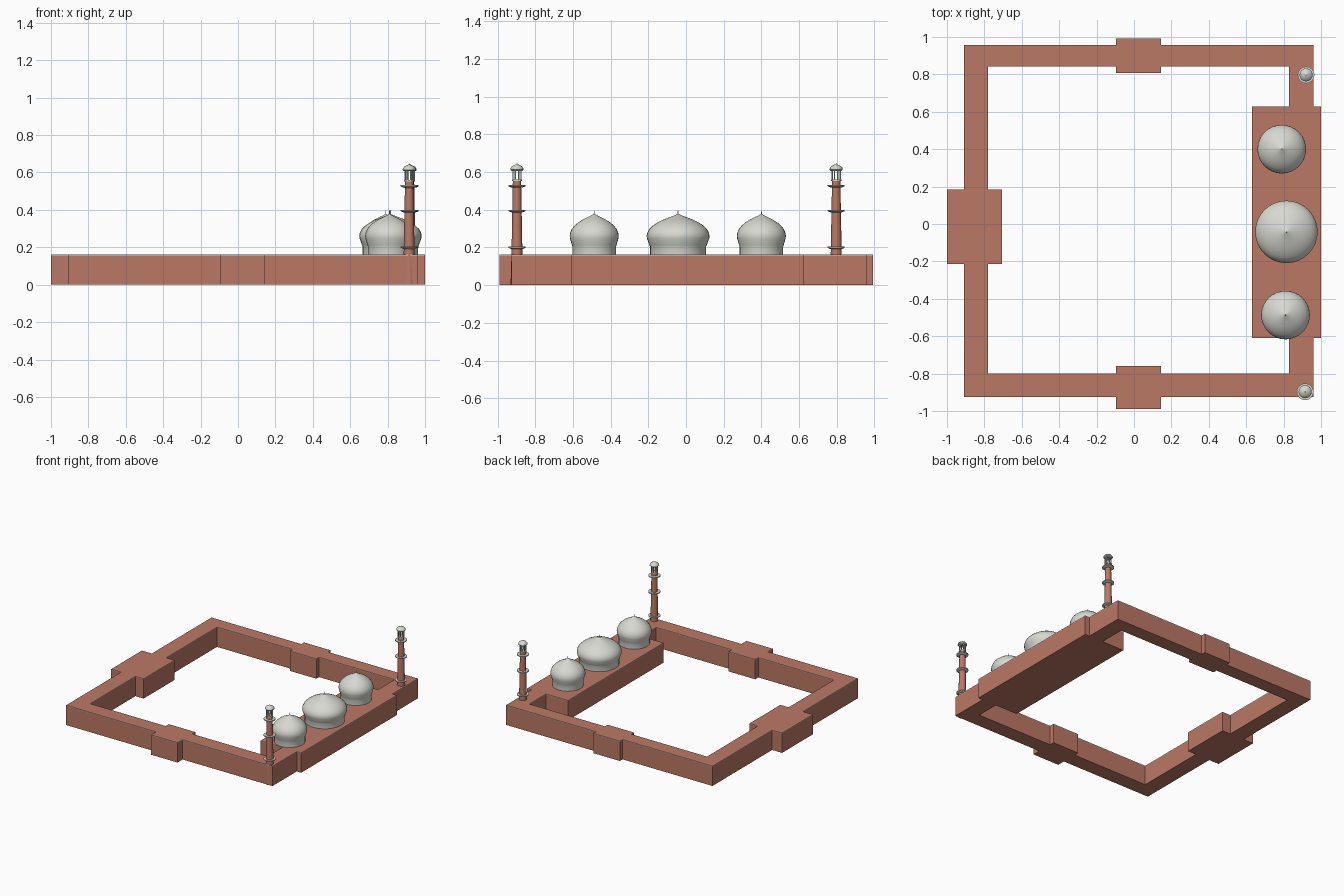
import bpy, bmesh, math

if "Cube" in bpy.data.objects:
    bpy.data.objects.remove(bpy.data.objects["Cube"])


def material(name, rgb):
    m = bpy.data.materials.new(name)
    m.diffuse_color = (*rgb, 1)
    m.use_nodes = True
    m.node_tree.nodes["Principled BSDF"].inputs["Base Color"].default_value = m.diffuse_color
    return m


RED = material("red sandstone", (0.50, 0.19, 0.13))
PALE = material("pale marble", (0.69, 0.69, 0.64))
WALL_H = 0.162


def finish(name, bm, mats, smooth=False):
    bmesh.ops.recalc_face_normals(bm, faces=bm.faces[:])
    me = bpy.data.meshes.new(name)
    bm.to_mesh(me)
    bm.free()
    for m in mats:
        me.materials.append(m)
    ob = bpy.data.objects.new(name, me)
    bpy.context.collection.objects.link(ob)
    if smooth:
        bpy.ops.object.select_all(action='DESELECT')
        ob.select_set(True)
        bpy.context.view_layer.objects.active = ob
        bpy.ops.object.shade_smooth_by_angle(angle=math.radians(30))
    return ob


def lathe(name, profile, x, y, mat, segs=32):
    """Revolve (radius, height) points around a vertical axis at x, y."""
    bm = bmesh.new()
    vs = [bm.verts.new((x + r, y, z)) for r, z in profile]
    es = [bm.edges.new(p) for p in zip(vs, vs[1:])]
    bmesh.ops.spin(bm, geom=vs + es, cent=(x, y, 0), axis=(0, 0, 1),
                   angle=math.tau, steps=segs, use_duplicate=False)
    bmesh.ops.remove_doubles(bm, verts=bm.verts[:], dist=1e-5)
    return finish(name, bm, [mat], True)


# Courtyard wall: plan outline with gatehouses and hall, and the open court
outer = [(-0.91, -0.925), (-0.095, -0.925), (-0.095, -0.99), (0.145, -0.99),
         (0.145, -0.925), (0.96, -0.925), (0.96, -0.61), (1.0, -0.61),
         (1.0, 0.627), (0.96, 0.627), (0.96, 0.957), (0.145, 0.957),
         (0.145, 0.992), (-0.095, 0.992), (-0.095, 0.957), (-0.91, 0.957),
         (-0.91, 0.185), (-1.0, 0.185), (-1.0, -0.214), (-0.91, -0.214)]
inner = [(-0.78, -0.80), (-0.095, -0.80), (-0.095, -0.76), (0.145, -0.76),
         (0.145, -0.80), (0.83, -0.80), (0.83, -0.61), (0.63, -0.61),
         (0.63, 0.627), (0.83, 0.627), (0.83, 0.842), (0.145, 0.842),
         (0.145, 0.807), (-0.095, 0.807), (-0.095, 0.842), (-0.78, 0.842),
         (-0.78, 0.185), (-0.705, 0.185), (-0.705, -0.214), (-0.78, -0.214)]
cu = bpy.data.curves.new("plan", 'CURVE')
cu.dimensions = '2D'
cu.fill_mode = 'BOTH'
cu.extrude = WALL_H / 2
for loop in (outer, inner):
    sp = cu.splines.new('POLY')
    sp.points.add(len(loop) - 1)
    for p, (x, y) in zip(sp.points, loop):
        p.co = (x, y, 0, 1)
    sp.use_cyclic_u = True
plan = bpy.data.objects.new("plan", cu)
bm = bmesh.new()
bm.from_mesh(plan.to_mesh())
plan.to_mesh_clear()
bpy.data.objects.remove(plan)
bmesh.ops.remove_doubles(bm, verts=bm.verts[:], dist=1e-5)
bmesh.ops.translate(bm, verts=bm.verts[:], vec=(0, 0, WALL_H / 2))
# thin pale coping along the top of the walls
bmesh.ops.bisect_plane(bm, geom=bm.verts[:] + bm.edges[:] + bm.faces[:],
                       plane_co=(0, 0, WALL_H - 0.005), plane_no=(0, 0, 1))
bm.normal_update()
for f in bm.faces:
    side = abs(f.normal.z) < 0.5
    f.material_index = int(side and f.calc_center_median().z > WALL_H - 0.005)
    f.smooth = False
finish("courtyard_wall", bm, [RED, PALE])

# Three domes on the hall: drum, bulge, pointed crown and finial
# radii are fractions of the widest radius
dome = [(0, 0.155), (0.89, 0.155), (0.89, 0.205), (0.91, 0.212), (0.99, 0.248),
        (1.0, 0.262), (0.98, 0.278), (0.92, 0.297), (0.81, 0.315),
        (0.66, 0.332), (0.48, 0.347), (0.28, 0.360), (0.10, 0.371),
        (0.02, 0.378), (0.012, 0.396), (0, 0.397)]
for label, x, y, r in (("back", 0.79, 0.40, 0.13), ("middle", 0.815, -0.042, 0.167),
                       ("front", 0.81, -0.487, 0.13)):
    lathe(label + "_dome", [(r * k, z) for k, z in dome], x, y, PALE)

# Two corner minarets
for label, x, y in (("front", 0.915, -0.897), ("back", 0.92, 0.797)):
    lathe(label + "_minaret_shaft",
          [(0, 0.001), (0.034, 0.001), (0.029, 0.17), (0.022, 0.557), (0, 0.557)],
          x, y, RED, 16)
    # balcony rings
    for i, z in enumerate((0.20, 0.395, 0.527)):
        lathe(f"{label}_balcony_{i + 1}",
              [(0.02, z - 0.009), (0.032, z - 0.008), (0.045, z - 0.002),
               (0.045, z + 0.005), (0.02, z + 0.005)], x, y, PALE, 16)
    # lantern posts
    for i in range(8):
        a = math.tau * (i + 0.5) / 8
        lathe(f"{label}_lantern_post_{i + 1}", [(0.004, 0.555), (0.004, 0.612)],
              x + 0.023 * math.cos(a), y + 0.023 * math.sin(a), PALE, 6)
    # lantern floor and cupola
    lathe(label + "_lantern_floor",
          [(0, 0.553), (0.027, 0.553), (0.027, 0.560), (0, 0.560)], x, y, PALE, 16)
    lathe(label + "_lantern_cupola",
          [(0, 0.607), (0.029, 0.607), (0.035, 0.613), (0.034, 0.621),
           (0.026, 0.631), (0.013, 0.638), (0.003, 0.642), (0, 0.648)],
          x, y, PALE, 16)
